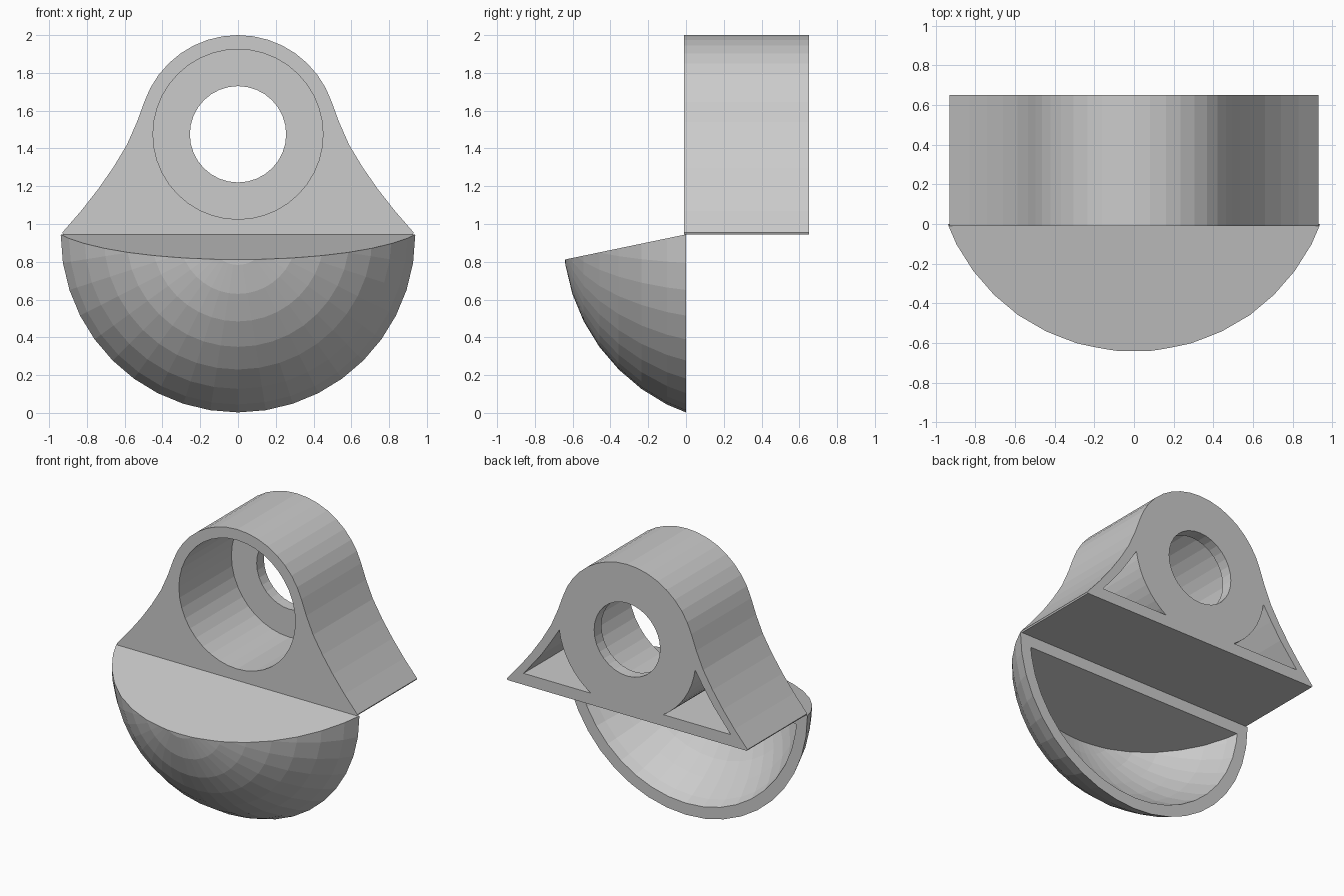
import bpy, bmesh
from math import sin, cos, radians, pi
from mathutils import Vector, Matrix

if "Cube" in bpy.data.objects:
    bpy.data.objects.remove(bpy.data.objects["Cube"])

AXLE_Z = 1.475


def finish(name, bm):
    bmesh.ops.recalc_face_normals(bm, faces=bm.faces[:])
    me = bpy.data.meshes.new(name)
    bm.to_mesh(me)
    bm.free()
    ob = bpy.data.objects.new(name, me)
    bpy.context.collection.objects.link(ob)
    return ob


def prism(name, pts, y0, y1):
    """Extrude an xz outline from y0 to y1."""
    bm = bmesh.new()
    face = bm.faces.new([bm.verts.new((x, y0, z)) for x, z in pts])
    ext = bmesh.ops.extrude_face_region(bm, geom=[face])
    verts = [g for g in ext["geom"] if isinstance(g, bmesh.types.BMVert)]
    bmesh.ops.translate(bm, verts=verts, vec=(0, y1 - y0, 0))
    return finish(name, bm)


def arc(r, a0, a1, n):
    """Points on a circle round the bore centre, angles in degrees."""
    return [(r * cos(radians(a0 + (a1 - a0) * i / n)),
             AXLE_Z + r * sin(radians(a0 + (a1 - a0) * i / n))) for i in range(n + 1)]


def sphere_slice(name, radius, plane_z, y_cut):
    """Ball with its pole on the y axis, cut by a vertical and a sloping plane."""
    bm = bmesh.new()
    mat = Matrix.Translation((0, 0.355, 0.941)) @ Matrix.Rotation(pi / 2, 4, 'X')
    bmesh.ops.create_uvsphere(bm, u_segments=40, v_segments=20, radius=radius, matrix=mat)
    slope = Vector((0, -0.135, 0.65)).normalized()
    slope.y = -slope.y * -1
    for co, no in (((0, y_cut, 0), (0, 1, 0)), ((0, 0, plane_z), slope)):
        cut = bmesh.ops.bisect_plane(bm, geom=bm.verts[:] + bm.edges[:] + bm.faces[:],
                                     plane_co=co, plane_no=no, clear_outer=True)
        edges = [g for g in cut["geom_cut"]
                 if isinstance(g, bmesh.types.BMEdge) and g.is_boundary]
        bmesh.ops.contextual_create(bm, geom=edges)
    return finish(name, bm)


def subtract(ob, cutter):
    mod = ob.modifiers.new("cut", 'BOOLEAN')
    mod.operation = 'DIFFERENCE'
    mod.solver = 'EXACT'
    mod.object = cutter
    bpy.context.view_layer.objects.active = ob
    bpy.ops.object.modifier_apply(modifier=mod.name)
    bpy.data.objects.remove(cutter)


# Housing: round top flowing into flared feet
flank = [(0.925, 0.945), (0.93, 0.955), (0.83, 1.07), (0.74, 1.185),
         (0.66, 1.3), (0.588, 1.42), (0.535, 1.54)]
left = [(-x, z) for x, z in reversed(flank)]
housing = prism("housing", flank + arc(0.525, 19, 161, 16) + left, -0.01, 0.65)

# Wide bore from the front, small hole through the back lip
subtract(housing, prism("bore_cutter", arc(0.45, 0, 351, 39), -0.1, 0.57))
subtract(housing, prism("hole_cutter", arc(0.255, 0, 348.75, 31), 0.4, 0.8))

# Triangular pockets in the back, one on each side of the bore
pocket = arc(0.53, -8, -58.1, 8) + [(0.80, 1.025), (0.665, 1.19), (0.59, 1.3)]
for side in (1, -1):
    subtract(housing, prism("pocket_cutter", [(side * x, z) for x, z in pocket], 0.07, 0.8))

# Hollow bowl below, open at the back, with a sloping lid.
bowl = sphere_slice("bowl", 1.006, 0.945, 0)
subtract(bowl, sphere_slice("bowl_cutter", 0.931, 0.865, 0.05))
